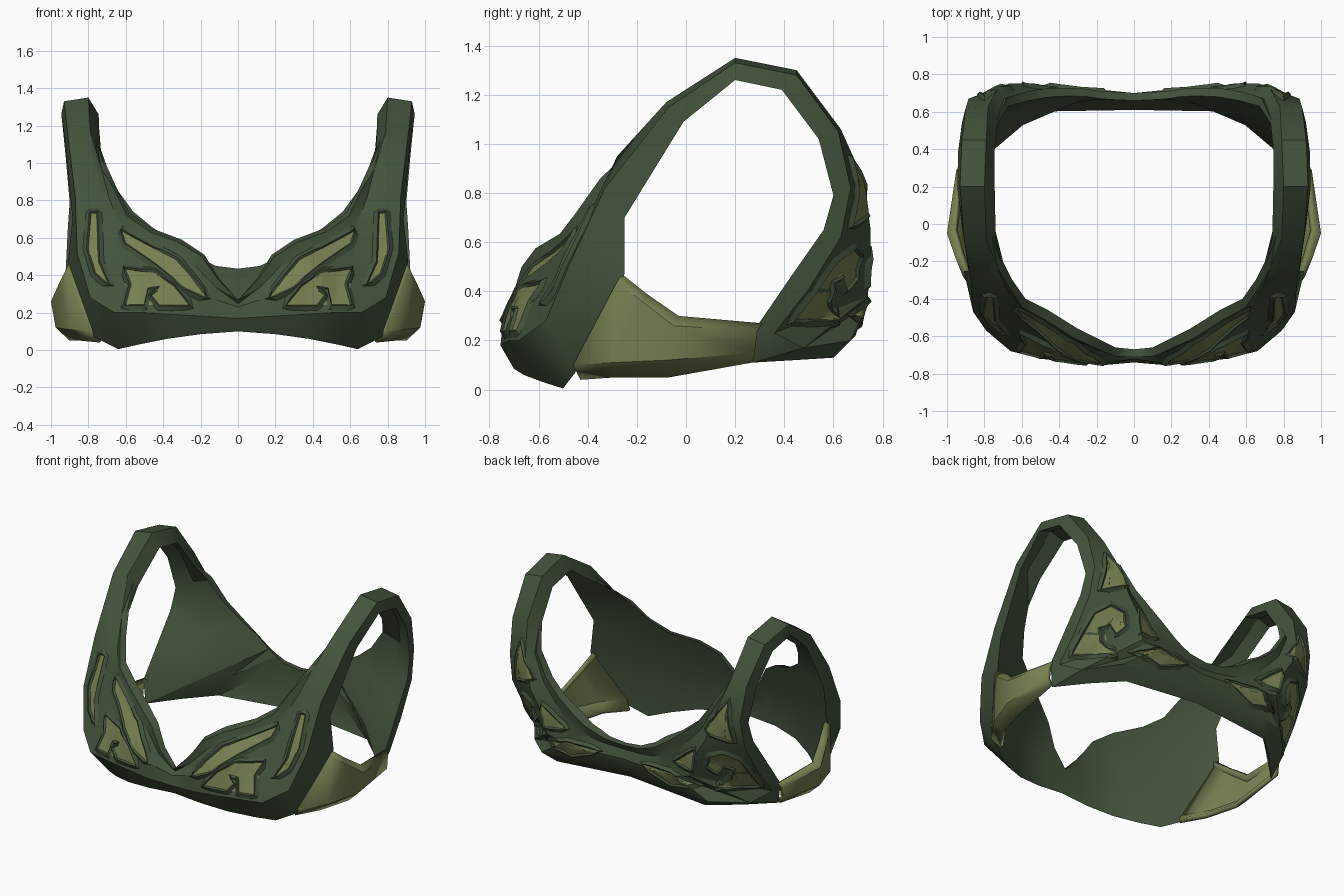
import bpy, bmesh
from mathutils import Vector
from mathutils.bvhtree import BVHTree

if "Cube" in bpy.data.objects:
    bpy.data.objects.remove(bpy.data.objects["Cube"])


def material(name, colour):
    mat = bpy.data.materials.new(name)
    mat.use_nodes = True
    mat.diffuse_color = colour
    mat.node_tree.nodes["Principled BSDF"].inputs["Base Color"].default_value = colour
    return mat


green = material("dark green leather", (0.056, 0.086, 0.046, 1))
olive = material("olive leather", (0.185, 0.215, 0.085, 1))


def make_object(name, bm, mat, thickness=0):
    """Turn a half mesh into a mirrored, optionally thick, smooth object."""
    mesh = bpy.data.meshes.new(name)
    bm.to_mesh(mesh)
    bm.free()
    obj = bpy.data.objects.new(name, mesh)
    bpy.context.collection.objects.link(obj)
    mesh.materials.append(mat)
    mirror = obj.modifiers.new("Mirror", 'MIRROR')
    mirror.merge_threshold = 0.001
    if thickness:
        solid = obj.modifiers.new("Solidify", 'SOLIDIFY')
        solid.thickness = thickness
        solid.offset = -1
    bpy.ops.object.select_all(action='DESELECT')
    obj.select_set(True)
    bpy.context.view_layer.objects.active = obj
    bpy.ops.object.shade_smooth_by_angle(angle=0.5)
    return obj


def loft(columns):
    """Skin a row of cross-sections."""
    bm = bmesh.new()
    rows = [[bm.verts.new(p) for p in col] for col in columns]
    for a, b in zip(rows, rows[1:]):
        for j in range(len(a) - 1):
            bm.faces.new((a[j], a[j + 1], b[j + 1], b[j]))
    bmesh.ops.remove_doubles(bm, verts=bm.verts[:], dist=0.0001)
    bmesh.ops.triangulate(bm, faces=bm.faces[:])
    bm.normal_update()
    return bm


# Cross-sections: neckline, middle, ridge, outer edge
front_panel = [
    ((0, -.67, .26), (0, -.72, .23), (0, -.74, .17), (0, -.70, .10)),
    ((.10, -.66, .38), (.15, -.745, .28), (.17, -.755, .18), (.2, -.70, .085)),
    ((.18, -.62, .51), (.28, -.72, .35), (.34, -.74, .19), (.38, -.66, .06)),
    ((.30, -.56, .59), (.42, -.68, .40), (.5, -.72, .20), (.53, -.58, .03)),
    ((.46, -.46, .65), (.56, -.59, .45), (.66, -.68, .20), (.64, -.50, .005)),
    ((.58, -.40, .735), (.68, -.50, .53), (.79, -.57, .28), (.77, -.45, .07)),
    ((.65, -.30, .87), (.74, -.39, .72), (.86, -.47, .52), (.91, -.25, .47)),
]
strap = [
    ((.70, -.20, .98), (.77, -.28, .95), (.87, -.33, .82), (.885, -.25, .70)),
    ((.74, -.04, 1.09), (.79, -.08, 1.17), (.91, -.07, 1.15), (.92, -.01, 1.09)),
    ((.745, .2, 1.26), (.80, .2, 1.35), (.93, .2, 1.33), (.945, .2, 1.26)),
    ((.745, .40, 1.22), (.79, .45, 1.30), (.92, .45, 1.28), (.94, .39, 1.22)),
    ((.73, .54, 1.03), (.78, .63, 1.06), (.90, .62, 1.05), (.92, .54, 1.02)),
]
back_panel = [
    ((.67, .63, .89), (.73, .72, .86), (.885, .67, .82), (.90, .60, .79)),
    ((.56, .66, .74), (.67, .75, .66), (.895, .63, .62), (.91, .56, .65)),
    ((.45, .68, .65), (.58, .75, .52), (.905, .50, .41), (.92, .42, .45)),
    ((.33, .685, .58), (.55, .74, .38), (.915, .36, .23), (.93, .29, .26)),
    ((.24, .68, .51), (.43, .74, .35), (.83, .48, .17), (.90, .27, .11)),
    ((.18, .67, .48), (.33, .73, .34), (.64, .67, .20), (.745, .44, .12)),
    ((.12, .665, .45), (.20, .72, .34), (.46, .69, .22), (.57, .60, .13)),
    ((0, .66, .435), (0, .70, .34), (0, .68, .25), (0, .61, .18)),
]


def section(col):
    """Closed section: neckline trim, outer face, then a smooth inner face."""
    top, mid, ridge, edge = (Vector(p) for p in col)
    side = 1 if top.y > 0 else -1
    lift = Vector((0, side * 0.035, 0.012)) * (top.z < 0.95)
    inner = ((top + edge) / 2).lerp((mid + ridge) / 2, 0.4)
    return [top, top.lerp(mid, 0.14) + lift, top.lerp(mid, 0.42), mid, ridge, edge, inner, top]


# Main shell: cups, shoulder straps and back in one sweep
shell = loft([section(c) for c in front_panel + strap + back_panel])
surface = BVHTree.FromBMesh(shell)
make_object("chest_shell", shell, green)

# Side bands
side_band = [
    ((.90, -.26, .47), (.915, -.28, .44), (.79, -.46, .10), (.74, -.43, .04)),
    ((.93, -.16, .39), (.955, -.18, .36), (.90, -.30, .11), (.84, -.29, .05)),
    ((.965, -.03, .30), (1.0, -.05, .26), (.975, -.08, .12), (.90, -.07, .05)),
    ((.93, .31, .27), (.95, .29, .24), (.95, .28, .15), (.91, .27, .11)),
]
make_object("side_bands", loft(side_band), olive, 0.03)


def on_surface(x, z, side, lift):
    """Drop a point onto the shell from the front or the back."""
    hit, normal, _, _ = surface.ray_cast(Vector((x, side * 2, z)), Vector((0, -side, 0)))
    if hit is None:
        hit, normal, _, _ = surface.find_nearest(Vector((x, side * 0.65, z)))
    return hit + normal * lift


def resample(outline, steps=4):
    pts = [Vector(p) for p in outline]
    return [a.lerp(b, k / steps) for a, b in zip(pts, pts[1:] + pts[:1]) for k in range(steps)]


def inlay(name, outline, side):
    pts = resample(outline)
    area = sum(a.cross(b) for a, b in zip(pts, pts[1:] + pts[:1]))
    if area * side > 0:
        pts.reverse()
    # Olive plate
    bm = bmesh.new()
    bm.faces.new([bm.verts.new((p.x, 0, p.y)) for p in pts])
    bmesh.ops.triangulate(bm, faces=bm.faces[:])
    bmesh.ops.subdivide_edges(bm, edges=bm.edges[:], cuts=2, use_grid_fill=True)
    for v in bm.verts:
        v.co = on_surface(v.co.x, v.co.z, side, 0.005)
    bm.normal_update()
    make_object(name + "_inlay", bm, olive)
    # Low raised border around the plate
    loops = []
    for width, lift in ((-0.003, 0.002), (0.008, 0.016), (0.032, -0.002)):
        ring = []
        for i, p in enumerate(pts):
            along = pts[(i + 1) % len(pts)] - pts[i - 1]
            out = Vector((along.y, -along.x)).normalized() * -side
            ring.append(on_surface(p.x + out.x * width, p.y + out.y * width, side, lift))
        loops.append(ring + ring[:1])
    make_object(name + "_border", loft(list(zip(*loops))), green)


# Leaf and curl ornaments, as x and z outlines
FRONT, BACK = -1, 1
inlay("front_upper_leaf", [(.17, .28), (.26, .40), (.33, .48), (.48, .56), (.62, .635),
                           (.60, .57), (.44, .46), (.28, .33)], FRONT)
inlay("front_curl", [(.26, .24), (.34, .34), (.44, .41), (.60, .43), (.57, .35), (.60, .24),
                     (.50, .24), (.48, .33), (.42, .34), (.46, .29), (.42, .24)], FRONT)
inlay("front_side_leaf", [(.69, .35), (.745, .47), (.755, .73), (.785, .73), (.80, .54),
                          (.76, .41)], FRONT)
inlay("back_strap_leaf", [(.79, .93), (.67, .73), (.83, .67)], BACK)
inlay("back_curl", [(.87, .29), (.86, .38), (.83, .52), (.76, .57), (.68, .54), (.65, .46),
                    (.69, .41), (.73, .47), (.79, .44), (.76, .36), (.66, .28)], BACK)
inlay("back_lower_leaf", [(.58, .31), (.40, .36), (.17, .35), (.38, .27)], BACK)
inlay("back_upper_leaf", [(.59, .57), (.56, .43), (.42, .44)], BACK)
